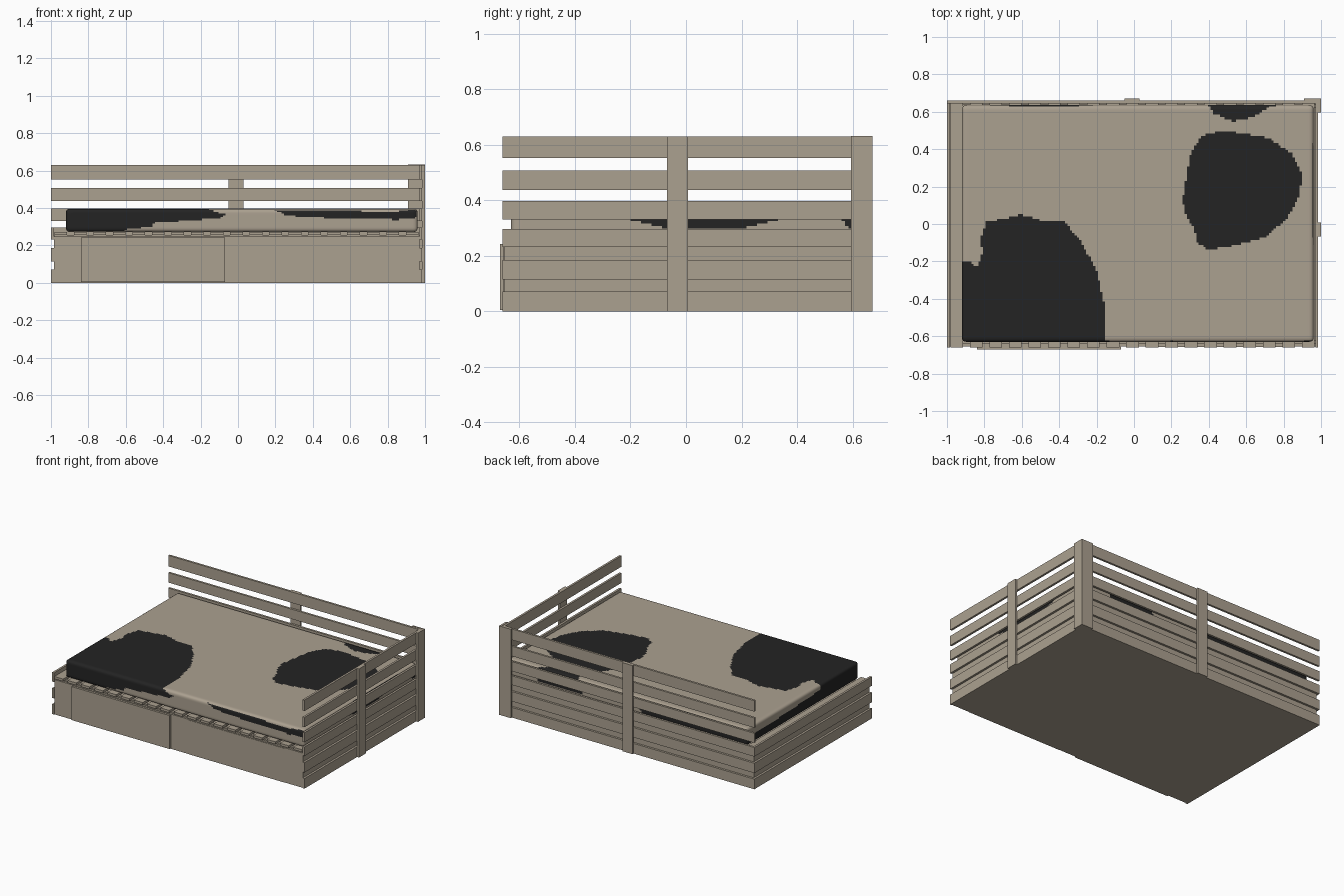
import bpy, bmesh
from mathutils import Vector

if "Cube" in bpy.data.objects:
    bpy.data.objects.remove(bpy.data.objects["Cube"])


def material(name, rgb):
    m = bpy.data.materials.new(name)
    m.diffuse_color = (*rgb, 1)
    m.use_nodes = True
    m.node_tree.nodes["Principled BSDF"].inputs["Base Color"].default_value = m.diffuse_color
    return m


WOOD = material("warm_beige", (0.41, 0.355, 0.28))
BLACK = material("soft_black", (0.017, 0.017, 0.017))


def add_mesh(name, bm, mats):
    me = bpy.data.meshes.new(name)
    bm.to_mesh(me)
    bm.free()
    for m in mats:
        me.materials.append(m)
    ob = bpy.data.objects.new(name, me)
    bpy.context.collection.objects.link(ob)
    return ob


def box(name, x, y, z):
    """Box from three (min, max) ranges."""
    bm = bmesh.new()
    bmesh.ops.create_cube(bm, size=1)
    for v in bm.verts:
        v.co = [(a + b) / 2 + c * (b - a) for (a, b), c in zip((x, y, z), v.co)]
    return add_mesh(name, bm, [WOOD])


# Base box and drawer fronts
box("base_box", (-0.985, 0.97), (-0.655, 0.645), (0, 0.247))
box("left_drawer_front", (-0.84, -0.07), (-0.67, -0.654), (0.004, 0.242))
box("right_drawer_front", (0.07, 0.83), (-0.657, -0.654), (0.0, 0.242))

# Mattress slats
for i in range(19):
    cx = -0.948 + i * 0.1044
    box(f"slat_{i + 1}", (cx - 0.034, cx + 0.034), (-0.66, 0.645), (0.255, 0.272))
box("front_slat_rail", (-0.98, 0.97), (-0.64, -0.62), (0.246, 0.256))
box("back_slat_rail", (-0.98, 0.97), (0.62, 0.64), (0.246, 0.256))

# Horizontal boards: six on back and right, three on left
boards = [(0, 0.072), (0.115, 0.185), (0.232, 0.297),
          (0.33, 0.398), (0.437, 0.507), (0.552, 0.63)]
for i, z in enumerate(boards):
    box(f"back_board_{i + 1}", (-1, 0.985), (0.645, 0.66), z)
    box(f"right_board_{i + 1}", (0.97, 0.985), (-0.66, 0.645), z)
    if i < 3:
        box(f"left_board_{i + 1}", (-1, -0.985), (-0.66, 0.645), z)

# Upright posts outside the boards
box("back_post", (-0.05, 0.03), (0.66, 0.672), (0, 0.63))
box("right_post", (0.985, 1.0), (-0.068, 0.008), (0, 0.63))
box("corner_post_back", (0.908, 1.0), (0.66, 0.672), (0, 0.632))
box("corner_post_side", (0.985, 1.0), (0.595, 0.661), (0, 0.632))

# Patch outlines on the mattress top (x, y)
top_patches = [
    [(-.93, -.2), (-.88, -.2), (-.86, -.22), (-.83, -.22), (-.81, -.15), (-.82, -.08),
     (-.79, .01), (-.6, .05), (-.5, .02), (-.38, .02), (-.28, -.1), (-.2, -.25),
     (-.16, -.42), (-.15, -.64), (-.93, -.64)],
    [(.26, .13), (.28, .25), (.3, .37), (.36, .47), (.48, .5), (.6, .48), (.72, .46),
     (.84, .38), (.9, .26), (.88, .15), (.82, .03), (.7, -.07), (.56, -.11),
     (.4, -.14), (.34, -.1), (.32, -.02), (.27, .06)],
    [(.4, .65), (.42, .59), (.53, .55), (.63, .57), (.77, .65)]]
# Front (x, z)
front_patches = [
    [(-.93, .26), (-.65, .26), (-.6, .285), (-.46, .3), (-.45, .32), (-.25, .335),
     (-.09, .345), (-.07, .365), (-.13, .38), (-.15, .41), (-.93, .41)],
    [(.2, .388), (.25, .365), (.34, .352), (.6, .342), (.85, .338), (.93, .345),
     (.97, .35), (.97, .4), (.93, .4), (.9, .385), (.83, .38), (.4, .385)]]
# Right side (y, z)
right_patches = [
    [(-.25, .36), (-.2, .33), (-.07, .3), (.2, .3), (.33, .33), (.45, .4), (0, .4)],
    [(.55, .35), (.58, .3), (.65, .3), (.65, .35)]]
# Left side (y, z) and back (x, z)
left_patches = [[(-.65, .26), (.64, .26), (.64, .33), (.2, .34), (-.2, .36),
                 (-.2, .41), (-.65, .41)]]
back_patches = [[(-.95, .26), (-.1, .29), (-.06, .34), (-.3, .39), (-.65, .39), (-.95, .35)],
                [(.37, .3), (.72, .3), (.77, .41), (.4, .41)]]


def inside(patches, u, v):
    for p in patches:
        hit = False
        for (x1, y1), (x2, y2) in zip(p, p[1:] + p[:1]):
            if (y1 > v) != (y2 > v) and u < (x2 - x1) * (v - y1) / (y2 - y1) + x1:
                hit = not hit
        if hit:
            return True
    return False


def is_black(c, n):
    if abs(n.z) > 0.7:
        return n.z > 0 and inside(top_patches, c.x, c.y)
    if abs(n.y) >= abs(n.x):
        return inside(front_patches if n.y < 0 else back_patches, c.x, c.z)
    return inside(right_patches if n.x > 0 else left_patches, c.y, c.z)


# Mattress: finely divided box with rounded edges, coloured by patch
lo, hi, n, r = Vector((-.92, -.63, .272)), Vector((.96, .635, .396)), (150, 100, 14), 0.02
bm = bmesh.new()
cache = {}


def vert(idx):
    if idx not in cache:
        p = Vector([lo[k] + (hi[k] - lo[k]) * idx[k] / n[k] for k in range(3)])
        q = Vector([min(max(p[k], lo[k] + r), hi[k] - r) for k in range(3)])
        d = p - q
        cache[idx] = bm.verts.new(q + d.normalized() * r)
    return cache[idx]


for axis in range(3):
    u, v = (axis + 1) % 3, (axis + 2) % 3
    for end in (0, n[axis]):
        for i in range(n[u]):
            for j in range(n[v]):
                quad = []
                for a, b in ((0, 0), (1, 0), (1, 1), (0, 1)):
                    idx = [0, 0, 0]
                    idx[axis], idx[u], idx[v] = end, i + a, j + b
                    quad.append(vert(tuple(idx)))
                f = bm.faces.new(quad if end else quad[::-1])
                f.smooth = True
                f.normal_update()
                f.material_index = int(is_black(f.calc_center_median(), f.normal))
add_mesh("mattress", bm, [WOOD, BLACK])
